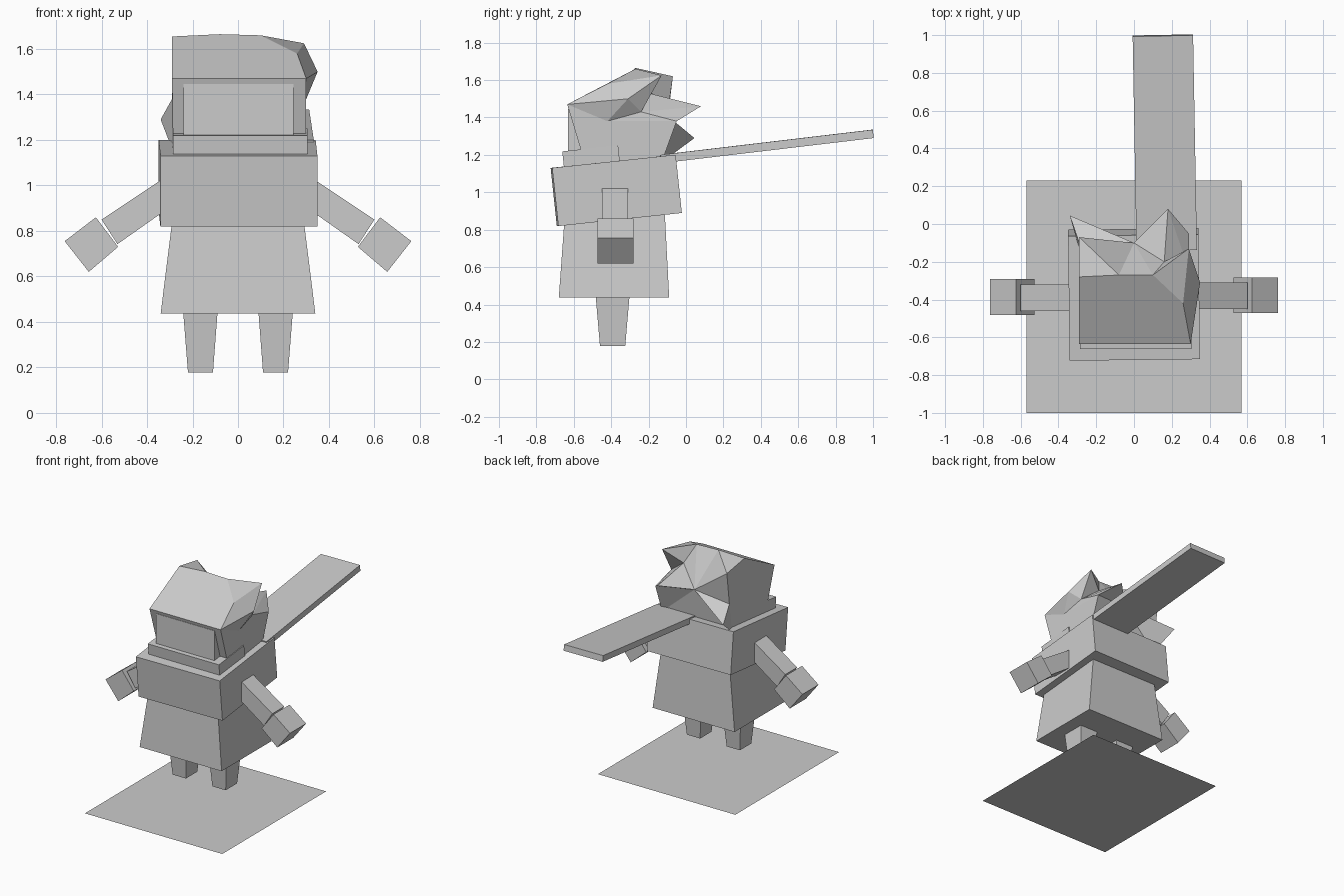
import bpy, bmesh
from mathutils import Matrix, Vector

if "Cube" in bpy.data.objects:
    bpy.data.objects.remove(bpy.data.objects["Cube"])

grey = bpy.data.materials.new("plain_grey")
grey.diffuse_color = (0.6, 0.6, 0.6, 1)
grey.use_nodes = True
grey.node_tree.nodes["Principled BSDF"].inputs["Base Color"].default_value = grey.diffuse_color


def make(name, verts, faces):
    me = bpy.data.meshes.new(name)
    me.from_pydata(verts, [], faces)
    bm = bmesh.new()
    bm.from_mesh(me)
    bmesh.ops.recalc_face_normals(bm, faces=bm.faces)
    bm.to_mesh(me)
    bm.free()
    me.materials.append(grey)
    ob = bpy.data.objects.new(name, me)
    bpy.context.collection.objects.link(ob)
    return ob


BOX = [(0, 1, 2, 3), (4, 5, 6, 7), (0, 1, 5, 4), (1, 2, 6, 5), (2, 3, 7, 6), (3, 0, 4, 7)]


def frustum(name, low, high, z0, z1):
    """Tapered box: low / high are (x0, x1, y0, y1) rectangles."""
    verts = []
    for (x0, x1, y0, y1), z in ((low, z0), (high, z1)):
        verts += [(x0, y0, z), (x1, y0, z), (x1, y1, z), (x0, y1, z)]
    return make(name, verts, BOX)


def box(name, centre, size, pitch=0.0, yaw=0.0):
    w, d, h = (s / 2 for s in size)
    ob = frustum(name, (-w, w, -d, d), (-w, w, -d, d), -h, h)
    ob.data.transform(Matrix.Translation(centre) @ Matrix.Rotation(yaw, 4, 'Z')
                      @ Matrix.Rotation(pitch, 4, 'X'))
    return ob


def front_prism(name, outline, y0, y1):
    """Four-sided outline in x, z, extruded along y."""
    return make(name, [(x, y, z) for y in (y0, y1) for x, z in outline], BOX)


# Ground sheet
make("ground_sheet", [(-.57, -1, 0), (.57, -1, 0), (.57, .23, 0), (-.57, .23, 0)], [(0, 1, 2, 3)])

# Robe, scarf and trailing scarf end
frustum("robe", (-.34, .34, -.68, -.09), (-.28, .28, -.645, -.115), .437, .92)
box("scarf", (0, -.373, 1.01), (.69, .664, .313), .106, .012)
box("scarf_tail", (.163, .43, 1.245), (.32, 1.145, .045), .118, .018)

# Legs, arms and hands on both sides
for s, side in ((-1, "left"), (1, "right")):
    lo, hi = sorted((s * .11, s * .22)), sorted((s * .088, s * .243))
    frustum(side + "_leg", (*lo, -.46, -.325), (*hi, -.485, -.30), .178, .47)
    dy = -.005 if s > 0 else -.015
    arm = [(.27, 1.07), (.60, .85), (.53, .742), (.27, .925)]
    hand = [(.625, .86), (.762, .755), (.656, .62), (.527, .73)]
    front_prism(side + "_arm", [(s * x, z) for x, z in arm], -.445 + dy, -.305 + dy)
    front_prism(side + "_hand", [(s * x, z) for x, z in hand], -.467 + dy, -.277 + dy)

# Face panel and mouth band
frustum("face", (-.24, .245, -.63, -.4), (-.24, .245, -.63, -.4), 1.22, 1.445)
box("mouth_band", (.01, -.505, 1.165), (.59, .30, .14), .106)

# Faceted hair with spikes
P = dict(
    A=(-.29, -.635, 1.47), B=(.30, -.635, 1.47), C=(.26, -.42, 1.58),
    D=(.10, -.27, 1.66), E=(-.08, -.27, 1.665), F=(-.29, -.28, 1.655),
    G=(-.285, -.53, 1.12), H=(.30, -.53, 1.12),            # front hem
    I=(.29, -.13, 1.16), J=(-.29, -.13, 1.16),             # back hem
    K=(-.29, -.10, 1.38), L=(-.29, -.07, 1.62),            # left back edge
    N=(0, -.10, 1.41), V=(.16, -.20, 1.53),                # hollows
    P=(.35, -.31, 1.50), S=(.29, -.13, 1.625),             # spike tips
    T=(.18, .08, 1.46), U=(-.34, .045, 1.29),
    Q=(.30, -.42, 1.38), R=(.29, -.24, 1.43), W=(.29, -.05, 1.38))
names = list(P)
faces = ("ABCDEF AGHB AFLKJG KUJ LKN KUN UJN EFL ELN DEN DSV DVN VTN SRV VRT RWT "
         "TWN WIN NIJ BQP BPC PQR PRS CPS CSD QWR BHIWQ GJIH").split()
make("hair", list(P.values()), [[names.index(c) for c in f] for f in faces])
